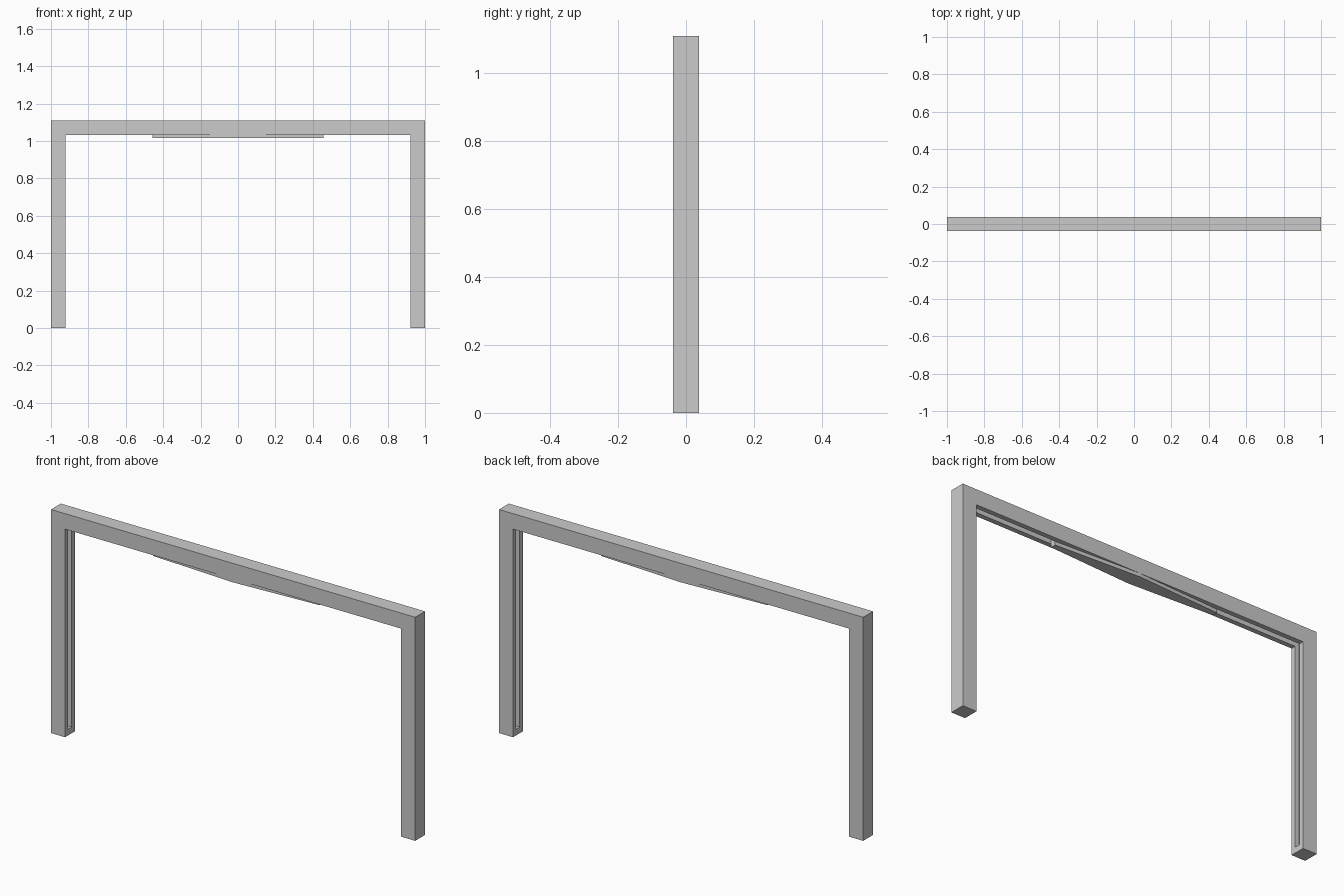
import bpy
import bmesh
from mathutils import Vector

if "Cube" in bpy.data.objects:
    bpy.data.objects.remove(bpy.data.objects["Cube"])

W = 0.077            # square section of the frame
H = 1.11             # total height
HY = W / 2           # half depth
GROOVE = 0.014       # half width of the inner groove
DEPTH = 0.022        # groove depth
BAR_Z = 1.0155       # underside of the tapered stiffener
BAR_X = 0.457        # half length of the stiffener


def prism(name, points, direction):
    """Extrude a flat outline along a vector."""
    bm = bmesh.new()
    face = bm.faces.new([bm.verts.new(p) for p in points])
    new = bmesh.ops.extrude_face_region(bm, geom=[face])["geom"]
    bmesh.ops.translate(bm, vec=Vector(direction),
                        verts=[v for v in new if isinstance(v, bmesh.types.BMVert)])
    bmesh.ops.recalc_face_normals(bm, faces=bm.faces)
    mesh = bpy.data.meshes.new(name)
    bm.to_mesh(mesh)
    bm.free()
    obj = bpy.data.objects.new(name, mesh)
    bpy.context.collection.objects.link(obj)
    return obj


def box(name, hx, hy, z0, z1):
    pts = [(-hx, -hy, z0), (hx, -hy, z0), (hx, hy, z0), (-hx, hy, z0)]
    return prism(name, pts, (0, 0, z1 - z0))


# Frame: two legs and a crossbeam as one upside-down U
inner, under = 1 - W, H - W
outline = [(-1, 0), (-1, H), (1, H), (1, 0),
           (inner, 0), (inner, under), (-inner, under), (-inner, 0)]
frame = prism("frame", [(x, -HY, z) for x, z in outline], (0, W, 0))

# Groove running round the inside of the frame, stopping above the feet
cutter = box("groove_cutter", inner + DEPTH, GROOVE, 0.03, under + DEPTH)
mod = frame.modifiers.new("groove", 'BOOLEAN')
mod.operation = 'DIFFERENCE'
mod.solver = 'EXACT'
mod.object = cutter
bpy.context.view_layer.objects.active = frame
frame.select_set(True)
bpy.ops.object.modifier_apply(modifier=mod.name)
bpy.data.objects.remove(cutter)

# Stiffener under the beam: full depth in the middle, narrow at the ends
plan = [(-BAR_X, -GROOVE), (0, -HY), (BAR_X, -GROOVE),
        (BAR_X, GROOVE), (0, HY), (-BAR_X, GROOVE)]
prism("stiffener", [(x, y, BAR_Z) for x, y in plan], (0, 0, under - BAR_Z))

# Tongue that seats the stiffener in the beam groove
box("stiffener_tongue", BAR_X, GROOVE - 0.001, under, under + DEPTH)
